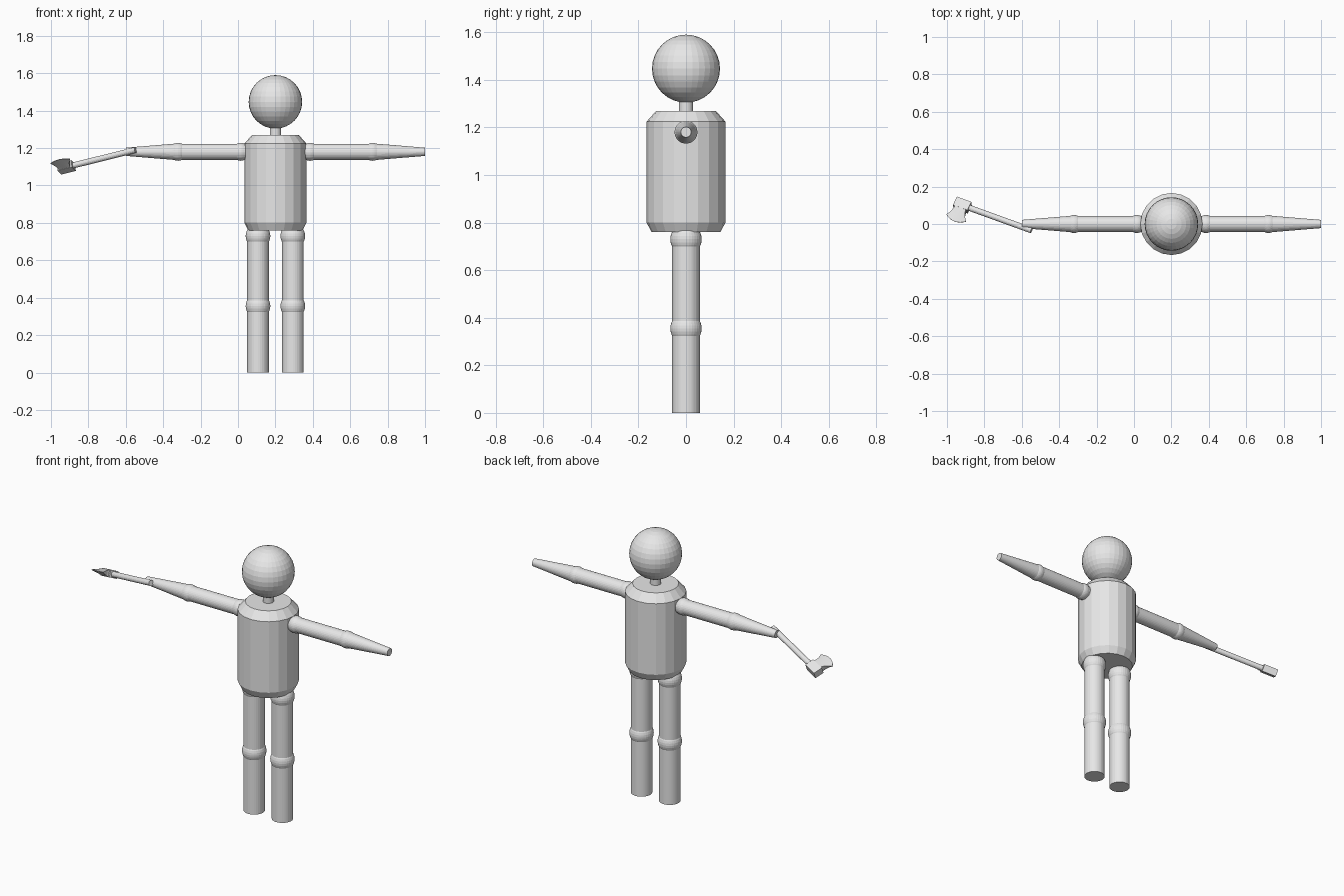
import bpy, bmesh, math
from mathutils import Vector, Matrix

if "Cube" in bpy.data.objects:
    bpy.data.objects.remove(bpy.data.objects["Cube"])

grey = bpy.data.materials.new("plain_grey")
grey.diffuse_color = (0.8, 0.8, 0.8, 1)
grey.use_nodes = True
grey.node_tree.nodes["Principled BSDF"].inputs["Base Color"].default_value = grey.diffuse_color
CX = 0.2        # body axis
ARM_Z = 1.18


def finish(name, bm):
    bmesh.ops.recalc_face_normals(bm, faces=bm.faces)
    me = bpy.data.meshes.new(name)
    bm.to_mesh(me)
    bm.free()
    me.materials.append(grey)
    ob = bpy.data.objects.new(name, me)
    bpy.context.collection.objects.link(ob)
    return ob


def tube(name, a, b, profile, sides=32):
    """Capped solid along a-b; profile is (distance fraction, radius)."""
    a, b = Vector(a), Vector(b)
    rot = (b - a).to_track_quat('Z', 'Y')
    bm = bmesh.new()
    rings = []
    for t, r in profile:
        rings.append([bm.verts.new(a.lerp(b, t) + rot @ Vector(
            (r * math.cos(k * math.tau / sides), r * math.sin(k * math.tau / sides), 0)))
            for k in range(sides)])
    for lo, hi in zip(rings, rings[1:]):
        for k in range(sides):
            n = (k + 1) % sides
            bm.faces.new((lo[k], lo[n], hi[n], hi[k]))
    bm.faces.new(rings[0][::-1])
    bm.faces.new(rings[-1])
    return finish(name, bm)


def ball(name, centre, r):
    bm = bmesh.new()
    bmesh.ops.create_uvsphere(bm, u_segments=32, v_segments=16, radius=r,
                              matrix=Matrix.Translation(centre))
    return finish(name, bm)


# Head, neck and chamfered torso
ball("head", (CX, 0, 1.447), 0.143)
tube("neck", (CX, 0, 1.25), (CX, 0, 1.33), [(0, 0.03), (1, 0.03)])
tube("torso", (CX, 0, 0.76), (CX, 0, 1.27),
     [(0, 0.145), (0.08, 0.166), (0.91, 0.166), (1, 0.125)], 20)

# Limbs on both sides
for side, s in (("left", 1), ("right", -1)):
    x = CX + s * 0.093
    tube(side + "_leg", (x, 0, 0), (x, 0, 0.76), [(0, 0.058), (1, 0.058)])
    ball(side + "_hip", (x, 0, 0.73), 0.066)
    ball(side + "_knee", (x, 0, 0.355), 0.066)

    def at(d):
        return (CX + s * d, 0, ARM_Z)
    ball(side + "_shoulder", at(0.185), 0.048)
    ball(side + "_elbow", at(0.52), 0.048)
    tube(side + "_upper_arm", at(0.15), at(0.52), [(0, 0.043), (1, 0.043)])
    tube(side + "_forearm", at(0.52), at(0.8), [(0, 0.045), (1, 0.022)])

# Axe frame: d along the handle, b towards the cutting edge, n across the blade
grip, hub = Vector((-0.548, -0.034, 1.19)), Vector((-0.918, 0.1, 1.098))
d = (hub - grip).normalized()
b = Vector((-0.04, -0.085, 0.04))
b = (b - d * b.dot(d)).normalized()
n = d.cross(b)
tube("axe_handle", grip, hub, [(0, 0.016), (1, 0.016)], 16)


def axe_part(name, outline):
    """Solid from (along, out, half thickness) outline points."""
    bm = bmesh.new()
    top, low = [[bm.verts.new(hub + d * u + b * v + n * (sgn * h)) for u, v, h in outline]
                for sgn in (1, -1)]
    bm.faces.new(top)
    bm.faces.new(low[::-1])
    for k in range(len(top)):
        m = (k + 1) % len(top)
        bm.faces.new((top[k], low[k], low[m], top[m]))
    return finish(name, bm)


axe_part("axe_socket", [(u, v, 0.021) for u, v in
                        ((-0.042, -0.028), (0.042, -0.028), (0.042, 0.025), (-0.042, 0.025))])

# Blade: strips flaring from the socket to a curved thin edge
bm = bmesh.new()
rows = []
for t in (0, 0.25, 0.5, 0.75, 1):
    wide = 0.032 + 0.026 * t * t
    row = []
    for sgn in (1, -1):
        half = 0.02 * (1 - t) + 0.001
        row.append([bm.verts.new(hub + d * (k / 4 * wide)
                                 + b * (0.022 + 0.06 * t + 0.022 * t * (1 - (k / 4) ** 2))
                                 + n * (sgn * half)) for k in range(-4, 5)])
    rows.append(row[0] + row[1][::-1])
for lo, hi in zip(rows, rows[1:]):
    for k in range(18):
        m = (k + 1) % 18
        bm.faces.new((lo[k], lo[m], hi[m], hi[k]))
bm.faces.new(rows[0])
bm.faces.new(rows[-1])
finish("axe_blade", bm)
